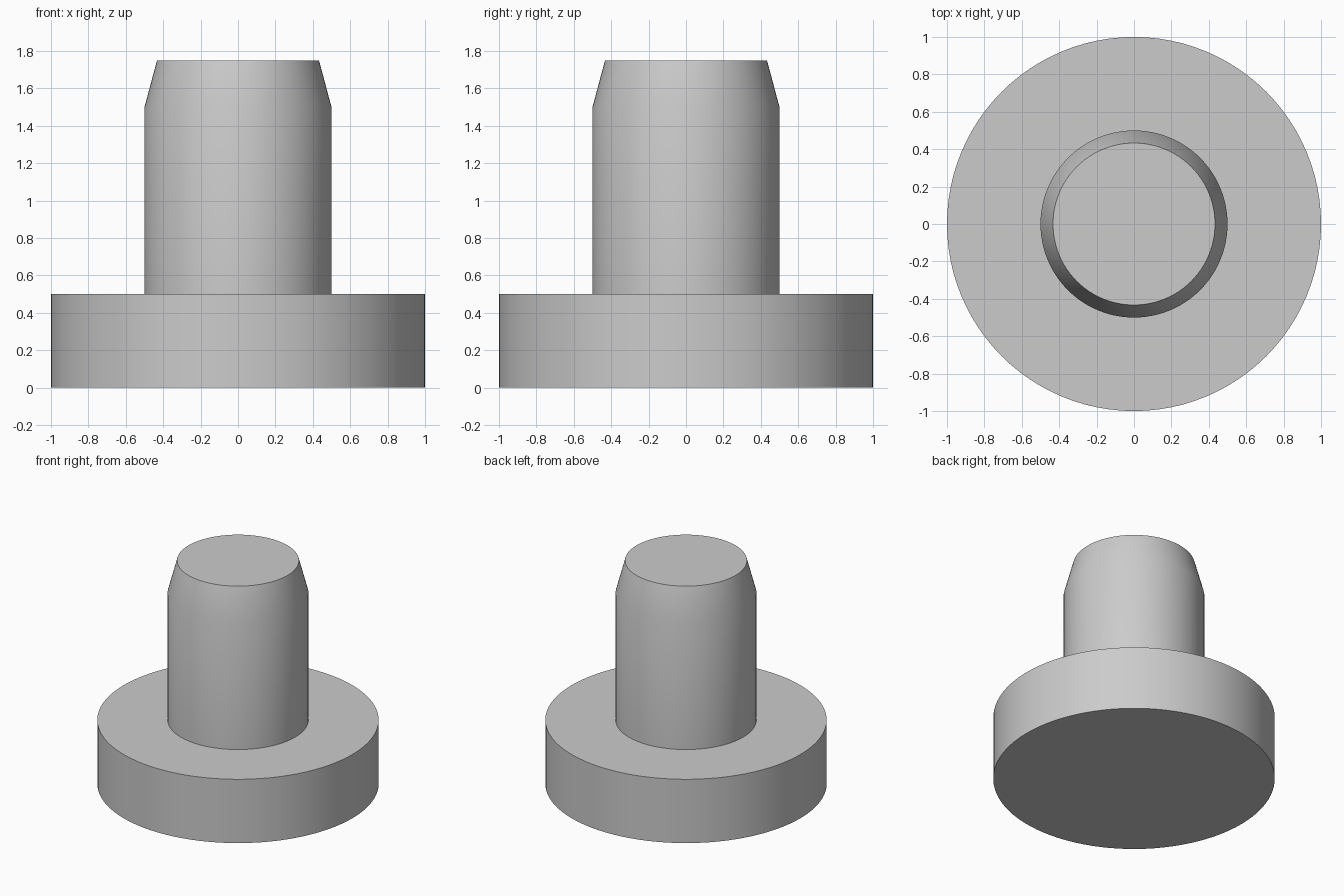
import bpy, bmesh, math

cube = bpy.data.objects.get("Cube")
if cube:
    bpy.data.objects.remove(cube, do_unlink=True)

SEGMENTS = 96

grey = bpy.data.materials.new("light_grey")
grey.use_nodes = True
colour = (0.6, 0.6, 0.6, 1)
grey.diffuse_color = colour
grey.node_tree.nodes["Principled BSDF"].inputs["Base Color"].default_value = colour

# Outline of the stepped pin as (radius, height), from rim bottom to pin tip
profile = [(1, 0), (1, 0.5), (0.5, 0.5), (0.5, 1.5), (0.433, 1.75)]

# Revolve the outline into rings, bridge them and cap both ends
bm = bmesh.new()
rings = []
for radius, height in profile:
    angles = [math.tau * i / SEGMENTS for i in range(SEGMENTS)]
    rings.append([bm.verts.new((radius * math.cos(a), radius * math.sin(a), height))
                  for a in angles])
for low, high in zip(rings, rings[1:]):
    for i in range(SEGMENTS):
        j = (i + 1) % SEGMENTS
        bm.faces.new((low[i], low[j], high[j], high[i]))
bm.faces.new(rings[-1])
bm.faces.new(rings[0][::-1])

mesh = bpy.data.meshes.new("flanged_pin")
bm.to_mesh(mesh)
bm.free()
mesh.materials.append(grey)
pin = bpy.data.objects.new("flanged_pin", mesh)
bpy.context.collection.objects.link(pin)

# Smooth walls and taper, sharp step and cap edges
bpy.ops.object.select_all(action="DESELECT")
pin.select_set(True)
bpy.context.view_layer.objects.active = pin
bpy.ops.object.shade_smooth_by_angle(angle=math.radians(30))
